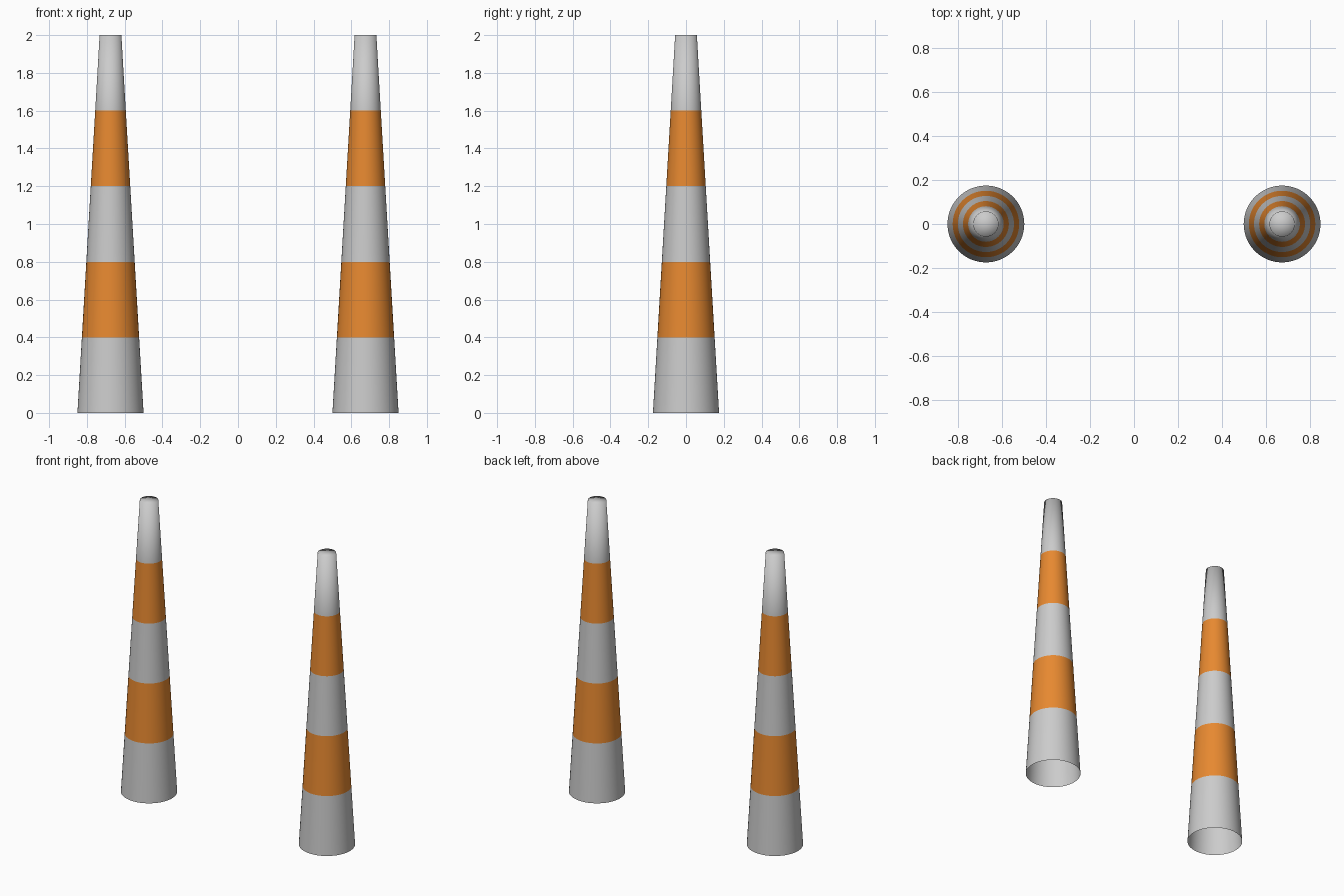
import bpy, math

if "Cube" in bpy.data.objects:
    bpy.data.objects.remove(bpy.data.objects["Cube"])

SIDES = 64
BASE_R, TOP_R, HEIGHT, BANDS = 0.175, 0.0575, 2.0, 5

orange = bpy.data.materials.new("orange")
orange.diffuse_color = (0.8, 0.25, 0.03, 1)
orange.use_nodes = True
orange.node_tree.nodes["Principled BSDF"].inputs["Base Color"].default_value = orange.diffuse_color


def radius(z):
    return BASE_R + (TOP_R - BASE_R) * z / HEIGHT


def band(name, x, z0, z1, capped=False, mat=None):
    """Open tapered ring, optionally closed at the top by a fan."""
    verts = [(radius(z) * math.cos(a), radius(z) * math.sin(a), z)
             for z in (z0, z1)
             for a in (math.tau * i / SIDES for i in range(SIDES))]
    pairs = [(i, (i + 1) % SIDES) for i in range(SIDES)]
    faces = [(i, j, j + SIDES, i + SIDES) for i, j in pairs]
    if capped:
        verts.append((0, 0, z1))
        faces += [(i + SIDES, j + SIDES, 2 * SIDES) for i, j in pairs]
    mesh = bpy.data.meshes.new(name)
    mesh.from_pydata(verts, [], faces)
    mesh.shade_smooth()
    if mat:
        mesh.materials.append(mat)
    obj = bpy.data.objects.new(name, mesh)
    obj.location.x = x
    bpy.context.collection.objects.link(obj)


# Two striped poles, hollow and open at the bottom
step = HEIGHT / BANDS
for side, x in (("left", -0.675), ("right", 0.675)):
    for k in range(BANDS):
        striped = k % 2 == 1
        band(f"{side}_pole_{'orange' if striped else 'grey'}_band_{k + 1}",
             x, k * step, (k + 1) * step,
             capped=(k == BANDS - 1), mat=orange if striped else None)
